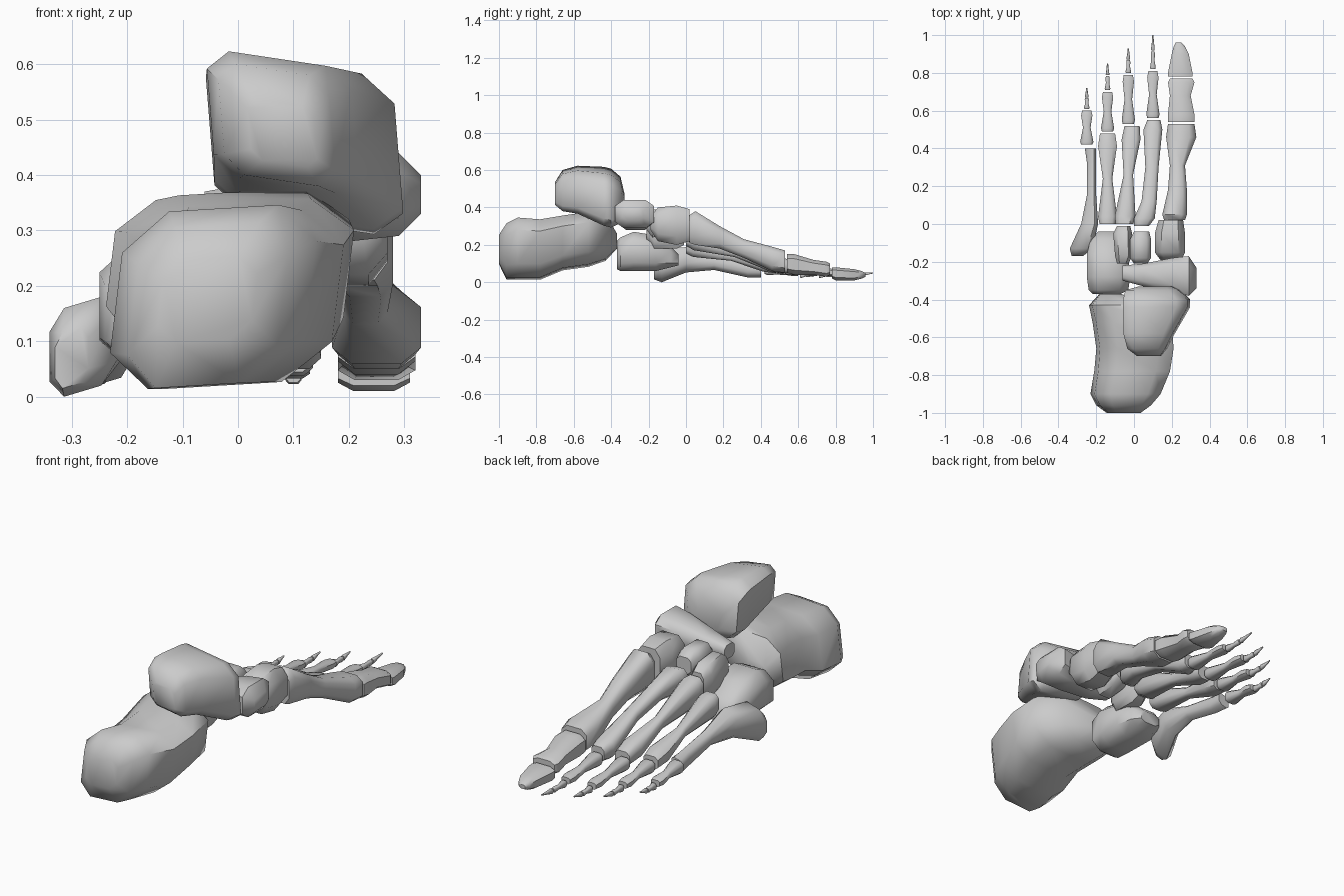
import bpy, bmesh, math

cube = bpy.data.objects.get("Cube")
if cube:
    bpy.data.objects.remove(cube)

bone_grey = bpy.data.materials.new("bone_grey")
bone_grey.use_nodes = True
GREY = (0.6, 0.6, 0.6, 1)
bone_grey.diffuse_color = GREY
bone_grey.node_tree.nodes["Principled BSDF"].inputs["Base Color"].default_value = GREY

UNIT = 0.01  # sizes below are in hundredths
SIDES = 8
EDGE = math.cos(math.pi / SIDES)  # largest cosine met on a ring


def rounded(value, power):
    return math.copysign(abs(value / EDGE) ** power, value)


def loft(name, sections, lean=0, tilt=0, power=0.65, across=False):
    """Skin rounded sections (position, side_min, side_max, z_min, z_max).

    Sections run along y, or along x when across is set. Lean raises the far
    side of each section and tilt shifts its top sideways.
    """
    bm = bmesh.new()
    rings = []
    for pos, s0, s1, z0, z1 in sections:
        ring = []
        for i in range(SIDES):
            a = math.tau * (i + 0.5) / SIDES
            ds = rounded(math.cos(a), power) * (s1 - s0) / 2
            dz = rounded(math.sin(a), power) * (z1 - z0) / 2
            side = (s0 + s1) / 2 + ds + tilt * dz
            z = (z0 + z1) / 2 + dz + lean * ds
            point = (pos, side, z) if across else (side, pos, z)
            ring.append(bm.verts.new([c * UNIT for c in point]))
        rings.append(ring)
    for a, b in zip(rings, rings[1:]):
        for i in range(SIDES):
            j = (i + 1) % SIDES
            bm.faces.new((a[i], a[j], b[j], b[i]))
    bm.faces.new(rings[0])
    bm.faces.new(rings[-1])
    bmesh.ops.recalc_face_normals(bm, faces=bm.faces)
    mesh = bpy.data.meshes.new(name)
    bm.to_mesh(mesh)
    bm.free()
    mesh.materials.append(bone_grey)
    obj = bpy.data.objects.new(name, mesh)
    bpy.context.collection.objects.link(obj)
    bpy.ops.object.select_all(action="DESELECT")
    obj.select_set(True)
    bpy.context.view_layer.objects.active = obj
    bpy.ops.object.shade_smooth_by_angle(angle=math.radians(50))


def long_bone(name, start, end, base, waist, head):
    """Flared bone from start to end (x, y, z); sizes are (width, height)."""
    sections = []
    profile = ((0, base, 0.85), (0.08, base, 1), (0.5, waist, 1),
               (0.86, head, 1), (1, head, 0.8))
    for t, (w, h), k in profile:
        x, y, z = (s + (e - s) * t for s, e in zip(start, end))
        w, h = w * k / 2, h * k / 2
        sections.append((y, x - w, x + w, z - h, z + h))
    loft(name, sections)


# Heel and ankle
loft("heel_bone", [
    (-100, -14, 3, 10, 25), (-96, -19, 8, 2, 31), (-90, -22, 13, 2, 34),
    (-78, -20, 18, 2, 33), (-66, -19, 20, 7, 35), (-52, -21, 19, 9, 37),
    (-43, -23, 8, 12, 36), (-37, -18, -7, 18, 26)], lean=0.06, tilt=0.12)
loft("ankle_bone", [
    (-70, 2, 14, 42, 53), (-66, -3, 17, 39, 59), (-58, -5, 21, 38, 61),
    (-44, -5, 29, 32, 60), (-40, -5, 29, 31, 59), (-35, -4, 24, 33, 55),
    (-33, 3, 20, 37, 47)], lean=-0.15, tilt=-0.08, power=0.45)

# Midfoot
loft("navicular_bone", [
    (-6, -30, -22, 30, 37), (5, -33, -21, 28, 39), (20, -36, -18, 28, 43),
    (29, -38, -17, 29, 44), (33, -34, -23, 33, 40)], across=True)
loft("cuboid_bone", [
    (-37, -22, -7, 7, 22), (-35, -24, -3, 6, 24), (-28, -25, -2, 6, 27),
    (-16, -25, -3, 6, 25), (-8, -23, -5, 8, 19), (-4, -19, -8, 9, 15)])
loft("inner_wedge_bone", [
    (-19, 14, 25, 28, 35), (-15, 11, 27, 22, 40), (-5, 11, 27, 20, 41),
    (2, 13, 26, 22, 39)])
loft("middle_wedge_bone", [
    (-21, 0, 7, 28, 36), (-18, -2, 9, 24, 39), (-8, -2, 9, 25, 39),
    (-4, 0, 8, 28, 36)])
loft("outer_wedge_bone", [
    (-21, -9, -3, 23, 33), (-17, -10, -1, 18, 36), (-5, -11, -1, 18, 35),
    (-1, -9, -2, 20, 32)])

# Long foot bones, big toe side first
loft("metatarsal_big", [
    (2, 16, 27, 21, 36), (5, 15, 28, 20, 38), (18, 18, 28, 18, 30),
    (31, 19, 27, 13, 23), (46, 17, 33, 6, 19), (53, 18, 32, 5, 17)])
loft("metatarsal_second", [
    (-1, 0, 8, 23, 32), (3, 0, 11, 21, 33), (12, 4, 12, 20, 28),
    (30, 6, 13, 15, 21), (50, 5, 15, 5, 14), (55, 7, 14, 5, 12)])
long_bone("metatarsal_third", (-5, 0, 25), (-1, 52, 8), (11, 13), (5, 6), (10, 9))
long_bone("metatarsal_fourth", (-14, 0, 20), (-14, 48, 8), (10, 11), (5, 5), (10, 8))
loft("metatarsal_little", [
    (-17, -33, -27, 2, 12), (-13, -34, -22, 1, 17), (0, -28, -19, 6, 18),
    (15, -25, -20, 7, 13), (33, -25, -20, 3, 10), (40, -26, -20, 3, 9)], lean=0.3)

# Big toe
loft("big_toe_base", [
    (54, 18, 32, 5, 15), (58, 18, 32, 4, 15), (68, 19, 30, 4, 12),
    (75, 18, 32, 3, 11), (77, 19, 31, 4, 10)])
loft("big_toe_tip", [
    (78, 18, 31, 2, 8), (80, 18, 31, 1, 8), (90, 20, 29, 1, 7),
    (94, 21, 27, 2, 6), (96, 22, 25, 3, 5)])

# Small toes: name, x, base start, base end, tip end
for name, x, y0, y1, y2 in (
        ("second", 10, 56, 81, 100), ("third", -3, 53, 79, 93),
        ("fourth", -14, 49, 70, 85), ("little", -25, 42, 60, 72)):
    split = y1 + (y2 - y1) * 0.55
    long_bone(name + "_toe_base", (x, y0, 7), (x, y1, 5), (7, 6), (4, 3.5), (6, 4))
    long_bone(name + "_toe_middle", (x, y1 + 1, 4), (x, split, 4),
              (3, 3.5), (1.8, 2), (2.2, 2.5))
    long_bone(name + "_toe_tip", (x, split + 0.5, 4), (x, y2, 5),
              (2, 2.5), (1.2, 1.5), (0.8, 0.8))
